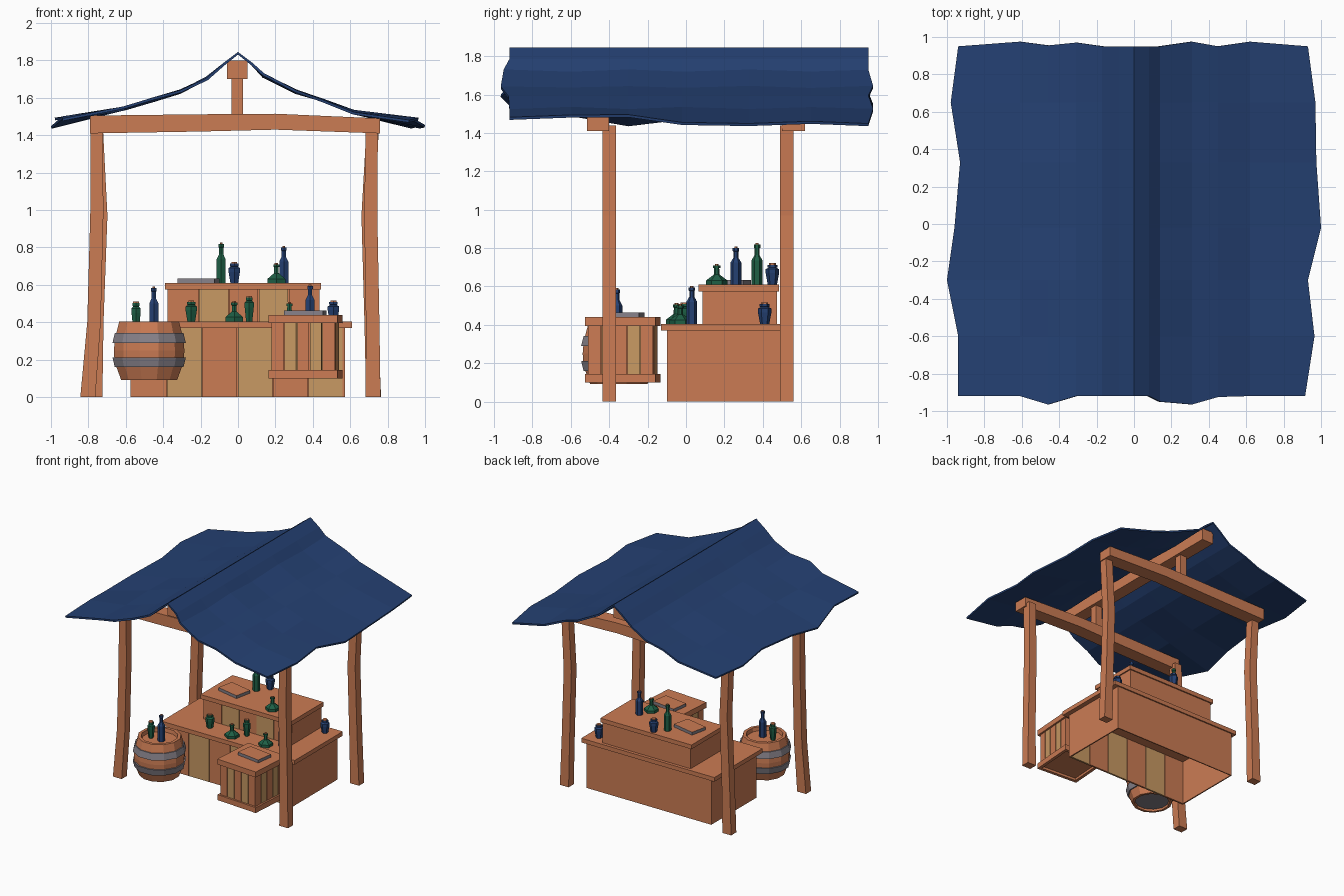
import bpy, bmesh, math
from mathutils import Matrix, Vector

if "Cube" in bpy.data.objects:
    bpy.data.objects.remove(bpy.data.objects["Cube"])


def material(name, rgb):
    m = bpy.data.materials.new(name)
    m.diffuse_color = (*rgb, 1)
    m.use_nodes = True
    m.node_tree.nodes["Principled BSDF"].inputs["Base Color"].default_value = m.diffuse_color
    return m


WOOD = material("orange_wood", (0.60, 0.20, 0.088))
TAN = material("tan_wood", (0.58, 0.32, 0.125))
NAVY = material("navy_cloth_and_glass", (0.018, 0.052, 0.17))
GREEN = material("green_glass", (0.013, 0.115, 0.06))
GREY = material("grey_metal_and_paper", (0.24, 0.22, 0.25))


def finish(name, bm, mats, xf=None):
    bmesh.ops.recalc_face_normals(bm, faces=bm.faces)
    me = bpy.data.meshes.new(name)
    if xf:
        bm.transform(xf)
    bm.to_mesh(me)
    bm.free()
    for m in mats:
        me.materials.append(m)
    ob = bpy.data.objects.new(name, me)
    bpy.context.collection.objects.link(ob)
    return ob


def solidify(ob, t, offset=-1):
    m = ob.modifiers.new("thickness", 'SOLIDIFY')
    m.thickness, m.offset = t, offset


def box(name, x, y, z, mat=WOOD, xf=None):
    bm = bmesh.new()
    bmesh.ops.create_cube(bm, size=1)
    for v in bm.verts:
        v.co = [r[0] + (c + 0.5) * (r[1] - r[0]) for r, c in zip((x, y, z), v.co)]
    return finish(name, bm, [mat], xf)


def loft(name, rings, mat=WOOD):
    """Skin a list of equal-length point rings and cap both ends."""
    bm = bmesh.new()
    vs = [[bm.verts.new(p) for p in r] for r in rings]
    n = len(vs[0])
    for a, b in zip(vs, vs[1:]):
        for i in range(n):
            bm.faces.new((a[i], a[(i + 1) % n], b[(i + 1) % n], b[i]))
    bm.faces.new(vs[0])
    bm.faces.new(vs[-1])
    return finish(name, bm, [mat])


def lathe(name, profile, loc, mat, sides=8):
    """Turn (radius, height) points around the z axis at loc."""
    return loft(name, [[(loc[0] + r * math.cos(math.tau * (i + .5) / sides),
                         loc[1] + r * math.sin(math.tau * (i + .5) / sides), loc[2] + h)
                        for i in range(sides)] for r, h in profile], mat)


# Cloth roof: wavy grid following a swept profile
cols = [(-.95, 1.5), (-.61, 1.55), (-.46, 1.595), (-.31, 1.64), (-.17, 1.71), (-.08, 1.785), (0, 1.845),
        (.08, 1.785), (.14, 1.725), (.31, 1.64), (.45, 1.595), (.62, 1.53), (.95, 1.47)]
rows = [-.92, -.6, -.3, -.02, .33, .65, .95]
left = [(-.94, 1.49), (-.94, 1.5), (-1.0, 1.45), (-.96, 1.48), (-.93, 1.5), (-.98, 1.49), (-.94, 1.5)]
right = [(.915, 1.485), (.965, 1.49), (.93, 1.5), (1.0, 1.45), (.975, 1.455), (.97, 1.455), (.93, 1.455)]
front_wave = [0, 0, -.045, 0, 0, 0, 0, 0, -.03, -.045, -.005, 0, 0]
back_wave = [0, .025, .005, .02, 0, 0, 0, 0, 0, .025, 0, .025, 0]
bm = bmesh.new()
grid = []
for j, y in enumerate(rows):
    line = []
    for i, (x, z) in enumerate(cols):
        if i == 0:
            x, z = left[j]
        elif i == len(cols) - 1:
            x, z = right[j]
        dy = front_wave[i] if j == 0 else back_wave[i] if j == 6 else 0
        line.append(bm.verts.new((x, y + dy, z + .006 * math.sin(3 * j + i) * (abs(x) > .1))))
    grid.append(line)
for a, b in zip(grid, grid[1:]):
    for i in range(len(cols) - 1):
        bm.faces.new((a[i], a[i + 1], b[i + 1], b[i]))
roof = finish("cloth_roof", bm, [NAVY])
solidify(roof, 0.014, -1 if roof.data.polygons[0].normal.z > 0 else 1)

# Crooked posts
HEIGHTS = (0, .4, .97, 1.44)
for name, y, xs in (("front_left_post", -.4, (-.803, -.77, -.755, -.755)),
                    ("back_left_post", .525, (-.765, -.755, -.733, -.755)),
                    ("front_right_post", -.4, (.722, .72, .71, .715)),
                    ("back_right_post", .525, (.725, .712, .695, .72))):
    rings = []
    for x, z, h in zip(xs, HEIGHTS, (.04, .036, .035, .033)):
        rings.append([(x + sx * h, y + sy * .034, z) for sx, sy in ((-1, -1), (1, -1), (1, 1), (-1, 1))])
    loft(name, rings)

# Cross beams, short king posts and the ridge beam
for name, y0, y1, yk in (("front", -.515, -.4, -.455), ("back", .5, .62, .56)):
    loft(name + "_beam", [[(x, y0, zb), (x, y1, zb), (x, y1, zt), (x, y0, zt)] for x, zb, zt in
                          ((-.79, 1.41, 1.505), (-.2, 1.42, 1.512), (.2, 1.43, 1.515), (.76, 1.41, 1.49))])
    box(name + "_king_post", (-.035, .027), (yk - .03, yk + .03), (1.5, 1.72))
box("ridge_beam", (-.058, .05), (-.84, .88), (1.7, 1.8))


# Counter tiers: side and back walls, plank front, slab top
def tier(name, x, y, z0, z1, slab_x, slab_y, z2, n):
    bm = bmesh.new()
    pts = [(x[0], y[0]), (x[0], y[1]), (x[1], y[1]), (x[1], y[0])]
    lo, hi = ([bm.verts.new((*p, z)) for p in pts] for z in (z0, z1))
    for i in range(3):
        bm.faces.new((lo[i + 1], lo[i], hi[i], hi[i + 1]))
    solidify(finish(name + "_walls", bm, [WOOD]), 0.012, 0)
    w = (x[1] - x[0]) / n
    for i in range(n):
        a = x[0] + i * w
        box(f"{name}_plank_{i + 1}", (a + .002, a + w - .002),
            (y[0], y[0] + .015), (z0, z1), TAN if i % 2 else WOOD)
    box(name + "_slab", slab_x, slab_y, (z1, z2))


tier("lower_counter", (-.57, .565), (-.1, .485), 0, .37, (-.61, .61), (-.13, .5), .405, 6)
tier("upper_counter", (-.37, .43), (.085, .47), .405, .575, (-.39, .445), (.065, .485), .61, 5)

# Barrel with recessed ends and two metal hoops
B = (-.475, -.35, 0)
lathe("barrel", [(.13, .115), (.135, .092), (.155, .092), (.192, .19), (.195, .25), (.19, .31), (.165, .405),
                 (.14, .405), (.135, .375)], B, WOOD, 12)
lathe("barrel_base", [(.132, .108), (.132, .114)], B, GREY, 12)
for k, (z, r0, r1) in enumerate(((.16, .19, .203), (.29, .203, .19))):
    lathe(f"barrel_hoop_{k + 1}", [(.16, z), (r0, z), (r1, z + .052), (.16, z + .052)], B, GREY, 12)

# Slatted crate, turned slightly
C = Matrix.Translation((.36, -.33, 0)) @ Matrix.Rotation(math.radians(-4), 4, 'Z')
box("crate_lid", (-.185, .185), (-.185, .185), (.395, .44), WOOD, C)
box("crate_floor", (-.16, .16), (-.16, .16), (.12, .135), WOOD, C)
for s in range(4):
    R = C @ Matrix.Rotation(s * math.pi / 2, 4, 'Z')
    box(f"crate_base_bar_{s + 1}", (-.185, .16), (-.185, -.16), (.1, .145), WOOD, R)
    for i in range(5):
        a = -.17 + i * .068
        box(f"crate_slat_{s + 1}_{i + 1}", (a + .003, a + .065), (-.17, -.155), (.13, .4),
            WOOD if i % 2 == 0 else TAN, R)


# Books: grey pages with a wooden-coloured cover
def book(name, loc, size, deg):
    xf = Matrix.Translation(loc) @ Matrix.Rotation(math.radians(deg), 4, 'Z')
    w, d = size[0] / 2, size[1] / 2
    ob = box(name, (-w, w), (-d, d), (0, .024), GREY, xf)
    ob.data.materials.append(WOOD)
    for p in ob.data.polygons:
        p.material_index = int(p.normal.z > .5)


book("counter_book", (-.21, .25, .61), (.2, .14), -12)
book("crate_book", (.36, -.3, .44), (.21, .14), -8)

# Glassware: tall bottles, jars and wide flasks, each corked
SHAPES = {
    "bottle": ([(.028, 0), (.028, .115), (.013, .14), (.013, .172), (.017, .174), (.017, .19)], .008),
    "jar": ([(.024, 0), (.035, .06), (.035, .08), (.02, .088), (.026, .09), (.026, .103)], .018),
    "flask": ([(.055, 0), (.055, .022), (.015, .052), (.013, .085), (.019, .087), (.019, .1)], .01),
}
for k, (kind, mat, x, y, z, s) in enumerate((
        ("bottle", GREEN, -.09, .37, .61, 1.1), ("jar", NAVY, -.02, .45, .61, 1.0),
        ("flask", GREEN, .205, .16, .61, 1.0), ("bottle", NAVY, .245, .26, .61, 1.0),
        ("jar", GREEN, -.25, -.01, .405, 1.0), ("flask", GREEN, -.02, -.05, .405, 1.0),
        ("jar", GREEN, .06, .03, .405, 1.25), ("bottle", NAVY, .385, .03, .405, 1.0),
        ("flask", GREEN, .275, -.03, .405, .95), ("jar", NAVY, .51, .41, .405, 1.0),
        ("jar", GREEN, -.545, -.36, .375, 1.25), ("bottle", NAVY, -.45, -.36, .375, 1.1))):
    prof, cork = SHAPES[kind]
    wide = .8 if s == 1.25 else 1
    lathe(f"{kind}_{k + 1}", [(r * wide, h * s) for r, h in prof], (x, y, z), mat, 6)
    top = prof[-1][1] * s
    lathe(f"{kind}_cork_{k + 1}", [(cork, top), (cork, top + .008)], (x, y, z), WOOD, 6)
